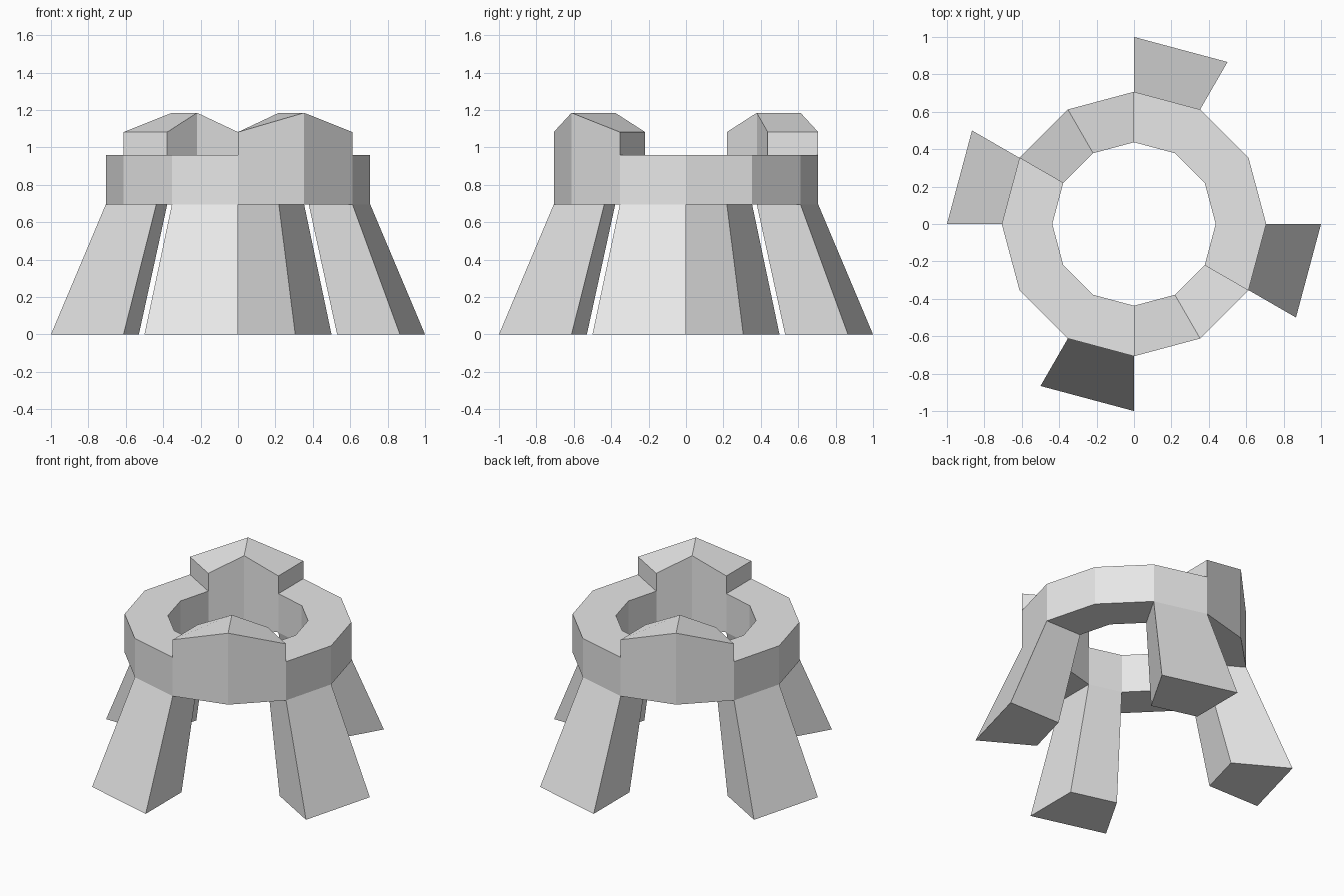
import bpy
import bmesh
from math import radians, cos, sin

# Remove the default object
if "Cube" in bpy.data.objects:
    bpy.data.objects.remove(bpy.data.objects["Cube"])

# Main dimensions
STEP = 30
INNER, OUTER = 0.437, 0.707
FOOT_INNER, FOOT_OUTER = 0.612, 1.0
LEG_TOP, RING_TOP = 0.695, 0.96
EAVE, PEAK = 1.082, 1.185

# Plain stone material
stone = bpy.data.materials.new("light grey stone")
stone.use_nodes = True
GREY = (0.8, 0.8, 0.8, 1)
stone.diffuse_color = GREY
stone.node_tree.nodes["Principled BSDF"].inputs["Base Color"].default_value = GREY


def profile(low, high, z0, z1):
    """Radial cross-section: (radius, height) corners from bottom to top."""
    return [(low[0], z0), (low[1], z0), (high[1], z1), (high[0], z1)]


def arc_solid(name, start, profiles, closed=False):
    """Join cross-sections placed every STEP degrees around the z axis."""
    bm = bmesh.new()
    sections = []
    for i, prof in enumerate(profiles):
        a = radians(start + i * STEP)
        sections.append([bm.verts.new((r * cos(a), r * sin(a), z)) for r, z in prof])
    pairs = list(zip(sections, sections[1:]))
    if closed:
        pairs.append((sections[-1], sections[0]))
    else:
        bm.faces.new(sections[0])
        bm.faces.new(sections[-1])
    for a, b in pairs:
        for j in range(4):
            k = (j + 1) % 4
            bm.faces.new((a[j], a[k], b[k], b[j]))
    bmesh.ops.recalc_face_normals(bm, faces=bm.faces)
    mesh = bpy.data.meshes.new(name)
    bm.to_mesh(mesh)
    bm.free()
    mesh.materials.append(stone)
    obj = bpy.data.objects.new(name, mesh)
    bpy.context.collection.objects.link(obj)
    return obj


band = (INNER, OUTER)

# Twelve-sided ring
arc_solid("ring", 0, [profile(band, band, LEG_TOP, RING_TOP)] * 12, closed=True)

# Two opposite gabled blocks on the ring
for name, start in (("front_gable", -90), ("back_gable", 90)):
    arc_solid(name, start, [profile(band, band, RING_TOP, z) for z in (EAVE, PEAK, EAVE)])

# Four splayed legs
foot = (FOOT_INNER, FOOT_OUTER)
for name, start in (("back_leg", 60), ("right_leg", 150), ("front_leg", 240), ("left_leg", 330)):
    arc_solid(name, start, [profile(foot, band, 0, LEG_TOP)] * 2)
